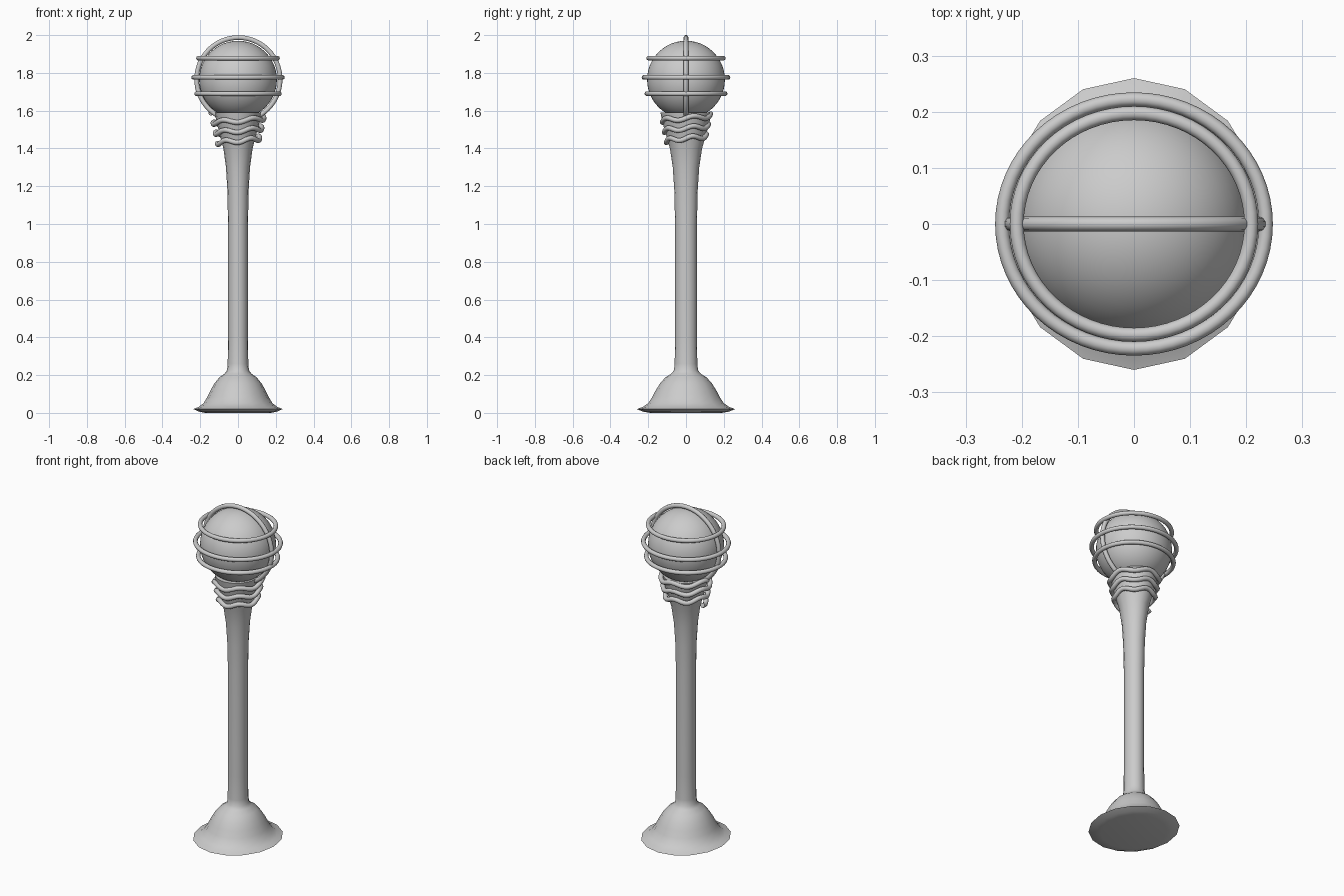
import bpy
from math import sin, cos, pi, radians

if "Cube" in bpy.data.objects:
    bpy.data.objects.remove(bpy.data.objects["Cube"])


def smooth(ob, angle=40):
    bpy.ops.object.select_all(action='DESELECT')
    ob.select_set(True)
    bpy.context.view_layer.objects.active = ob
    bpy.ops.object.shade_smooth_by_angle(angle=radians(angle))


def lathe(name, profile, sides, sx, sy):
    """Closed elliptical solid of revolution from (radius, z) pairs."""
    verts = [(r * sx * sin(2 * pi * i / sides), r * sy * cos(2 * pi * i / sides), z)
             for r, z in profile for i in range(sides)]
    faces = [(k * sides + (i + 1) % sides, k * sides + i,
              (k + 1) * sides + i, (k + 1) * sides + (i + 1) % sides)
             for k in range(len(profile) - 1) for i in range(sides)]
    n = len(verts)
    faces += [tuple(range(sides)), tuple(reversed(range(n - sides, n)))]
    me = bpy.data.meshes.new(name)
    me.from_pydata(verts, [], faces)
    ob = bpy.data.objects.new(name, me)
    bpy.context.collection.objects.link(ob)
    smooth(ob)
    return ob


def tube(name, points, radius, cyclic):
    """Round rod swept along a list of points."""
    cu = bpy.data.curves.new(name, 'CURVE')
    cu.dimensions = '3D'
    cu.bevel_depth = radius
    cu.bevel_resolution = 3
    cu.use_fill_caps = True
    sp = cu.splines.new('POLY')
    sp.points.add(len(points) - 1)
    for p, co in zip(sp.points, points):
        p.co = (*co, 1)
    sp.use_cyclic_u = cyclic
    sp.use_smooth = True
    ob = bpy.data.objects.new(name, cu)
    bpy.context.collection.objects.link(ob)
    return ob


# Flared foot, slim post and widening neck in one turned piece
lathe("post", [(0.19, 0.0), (0.225, 0.006), (0.26, 0.02), (0.228, 0.032),
               (0.20, 0.052), (0.178, 0.085), (0.16, 0.12), (0.138, 0.155),
               (0.11, 0.187), (0.078, 0.208), (0.064, 0.225), (0.06, 0.26),
               (0.058, 0.4), (0.058, 1.0), (0.062, 1.18), (0.07, 1.30),
               (0.085, 1.40), (0.108, 1.48), (0.125, 1.54), (0.135, 1.59)],
      16, 0.91, 1.0)

# Globe
bpy.ops.mesh.primitive_uv_sphere_add(segments=48, ring_count=24, radius=0.206,
                                     location=(0, 0, 1.764))
globe = bpy.context.object
globe.name = "globe"
smooth(globe)

# Horizontal cage hoops
N = 64
for name, rx, z in (("upper", 0.209, 1.878), ("middle", 0.235, 1.776), ("lower", 0.219, 1.69)):
    tube(name + "_hoop", [(rx * cos(2 * pi * i / N), rx * 0.945 * sin(2 * pi * i / N), z)
                          for i in range(N)], 0.0125, True)

# Vertical cage hoop
tube("vertical_hoop", [(0.002 + 0.221 * cos(2 * pi * i / N), 0, 1.766 + 0.221 * sin(2 * pi * i / N))
                       for i in range(N)], 0.013, True)

# Wavy cord wound down around the neck
TURNS, STEPS = 3, 240
cord = []
for i in range(STEPS + 1):
    t = i / STEPS
    a = pi - 2 * pi * TURNS * t
    r = 0.143 - 0.034 * t
    cord.append((r * cos(a), r * 0.93 * sin(a),
                 1.587 - 0.16 * t + 0.009 * sin(5 * a)))
tube("neck_cord", cord, 0.0135, False)
